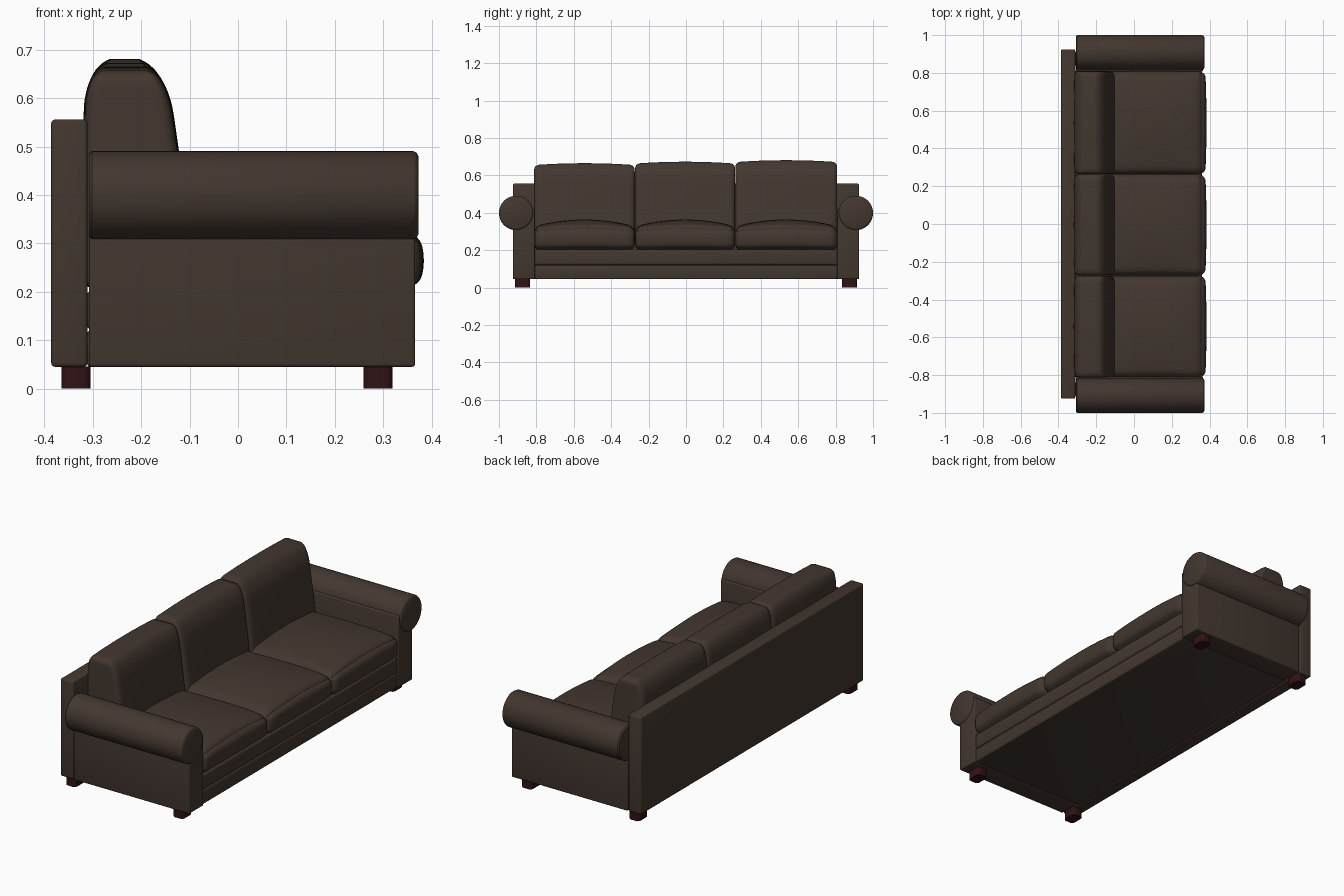
import bpy, bmesh, math
from mathutils import Vector

if "Cube" in bpy.data.objects:
    bpy.data.objects.remove(bpy.data.objects["Cube"])


def material(name, col):
    m = bpy.data.materials.new(name)
    m.diffuse_color = (*col, 1)
    m.use_nodes = True
    m.node_tree.nodes["Principled BSDF"].inputs["Base Color"].default_value = m.diffuse_color
    return m


LEATHER = material("dark brown leather", (0.056, 0.038, 0.029))
WOOD = material("dark red wood", (0.030, 0.006, 0.007))


def finish(name, bm, mat):
    bmesh.ops.recalc_face_normals(bm, faces=bm.faces)
    me = bpy.data.meshes.new(name)
    bm.to_mesh(me)
    bm.free()
    me.materials.append(mat)
    ob = bpy.data.objects.new(name, me)
    bpy.context.collection.objects.link(ob)
    bpy.ops.object.select_all(action='DESELECT')
    bpy.context.view_layer.objects.active = ob
    ob.select_set(True)
    bpy.ops.object.shade_smooth_by_angle(angle=math.radians(35))
    return ob


def box(name, lo, hi, bevel, mat=LEATHER, upright_only=False):
    bm = bmesh.new()
    bmesh.ops.create_cube(bm, size=1)
    for v in bm.verts:
        v.co = Vector([(a + b) / 2 + c * (b - a) for a, b, c in zip(lo, hi, v.co)])
    edges = [e for e in bm.edges if not upright_only
             or abs(e.verts[0].co.z - e.verts[1].co.z) > 0.001]
    bmesh.ops.bevel(bm, geom=edges, offset=bevel, segments=3, profile=0.5, affect='EDGES')
    return finish(name, bm, mat)


def cushion(name, lo, hi, r, shape):
    """Rounded box, denser near its edges, then deformed by shape(point, uvw)."""
    bm = bmesh.new()
    bmesh.ops.create_cube(bm, size=2)
    bmesh.ops.subdivide_edges(bm, edges=bm.edges[:], cuts=21, use_grid_fill=True)
    half = [(b - a) / 2 for a, b in zip(lo, hi)]
    mid = Vector([(b + a) / 2 for a, b in zip(lo, hi)])
    for v in bm.verts:
        uvw = [math.sin(c * math.pi / 2) for c in v.co]
        p = Vector([h * c for h, c in zip(half, uvw)])
        q = Vector([max(-h + r, min(h - r, c)) for h, c in zip(half, p)])
        if (p - q).length > 1e-6:
            p = q + (p - q).normalized() * r
        v.co = shape(p + mid, uvw)
    return finish(name, bm, LEATHER)


# back panel and base with two stacked front rails
box("back_panel", (-0.386, -0.925, 0.045), (-0.311, 0.925, 0.556), 0.008)
box("lower_rail", (-0.312, -0.812, 0.045), (0.358, 0.812, 0.120), 0.007)
box("upper_rail", (-0.312, -0.812, 0.120), (0.360, 0.812, 0.204), 0.012)

# arms: upright panel plus rolled top
for s, side in ((-1, "left"), (1, "right")):
    y0, y1 = sorted((s * 0.808, s * 0.926))
    box(side + "_arm_panel", (-0.308, y0, 0.045), (0.366, y1, 0.42), 0.006)
    bm = bmesh.new()
    rings = [(-0.308, 0.086), (-0.302, 0.092), (0.362, 0.092), (0.369, 0.088), (0.373, 0.080)]
    n = 40
    loops = []
    for x, r in rings:
        loops.append([bm.verts.new((x, s * 0.908 + r * math.cos(2 * math.pi * i / n),
                                    0.399 + r * math.sin(2 * math.pi * i / n))) for i in range(n)])
    for a, b in zip(loops, loops[1:]):
        for i in range(n):
            bm.faces.new((a[i], a[(i + 1) % n], b[(i + 1) % n], b[i]))
    bm.faces.new(loops[0])
    bm.faces.new(loops[-1])
    finish(side + "_arm_roll", bm, LEATHER)

    # feet
    for x0, end in ((-0.365, "back"), (0.259, "front")):
        f0, f1 = sorted((s * 0.834, s * 0.914))
        box(side + "_" + end + "_foot", (x0, f0, 0), (x0 + 0.060, f1, 0.046), 0.015, WOOD, True)


# seat cushions: crowned top and bulging front
def seat_shape(p, uvw):
    u, v, w = uvw
    crown = (1 - v * v) * (1 - 0.6 * u * u)
    if w > 0:
        p.z += w * (0.036 * crown - 0.012 * max(0, u) ** 4)
    if u > 0:
        p.x += u * 0.016 * (1 - w * w) * (1 - 0.4 * v * v)
    return p


# back cushions: sloping front and rounded top
def back_shape(p, uvw):
    u, v, w = uvw
    p.z += max(0, w) * 0.010 * (1 - v * v)
    k = (p.z - 0.2) / 0.48
    back, front = -0.315, -0.092 - 0.062 * k ** 1.2 if k > 0 else -0.092
    t = max(0, (p.z - 0.565) / 0.115)
    f = math.sqrt(max(0.12, 1 - 0.80 * min(1, t) ** 2.2))
    a = (p.x + 0.215) / 0.1
    c = (back + front) / 2
    p.x = c + a * (front - back) / 2 * f + 0.004 * u * (1 - v * v)
    return p


spans = [(-0.812, -0.274, 0.655), (-0.272, 0.262, 0.663), (0.264, 0.808, 0.671)]
for i, (a, b, top) in enumerate(spans):
    cushion(f"seat_cushion_{i + 1}", (-0.15, a, 0.200), (0.368, b, 0.328), 0.035, seat_shape)
    cushion(f"back_cushion_{i + 1}", (-0.315, a, 0.204), (-0.115, b, top), 0.025, back_shape)
